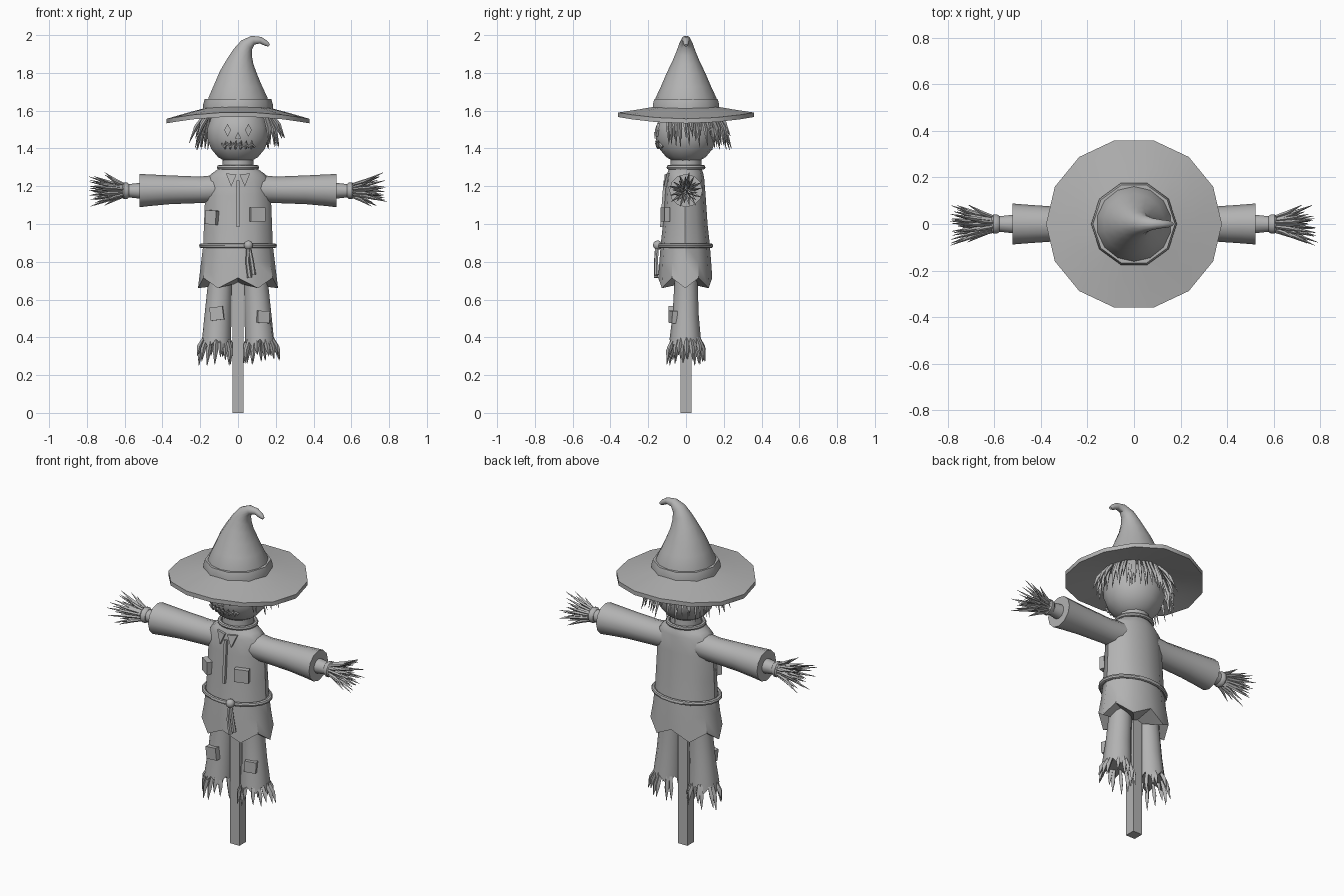
import bpy, bmesh, math, random
from mathutils import Vector, Matrix

if "Cube" in bpy.data.objects:
    bpy.data.objects.remove(bpy.data.objects["Cube"])

random.seed(4)
grey = bpy.data.materials.new("plain_grey")
grey.diffuse_color = (0.45, 0.45, 0.45, 1)
grey.use_nodes = True
grey.node_tree.nodes["Principled BSDF"].inputs["Base Color"].default_value = grey.diffuse_color


def finish(name, bm):
    bmesh.ops.recalc_face_normals(bm, faces=bm.faces[:])
    me = bpy.data.meshes.new(name)
    bm.to_mesh(me)
    bm.free()
    me.materials.append(grey)
    ob = bpy.data.objects.new(name, me)
    bpy.context.collection.objects.link(ob)
    return ob


def tube(bm, pts, radii, n=12, ref=(1, 0, 0), axis=None, phase=0.0):
    """Skin rings along a path; radii are numbers or (ref, side) pairs. Returns the rings."""
    pts = [Vector(p) for p in pts]
    ref = Vector(ref)
    rings = []
    for i, (p, r) in enumerate(zip(pts, radii)):
        t = Vector(axis) if axis else (pts[min(i + 1, len(pts) - 1)] - pts[max(i - 1, 0)]).normalized()
        s = (ref - t * ref.dot(t)).normalized()
        w = t.cross(s)
        a, b = r if isinstance(r, tuple) else (r, r)
        rings.append([bm.verts.new(p + s * a * math.cos(phase + k * math.tau / n)
                                   + w * b * math.sin(phase + k * math.tau / n)) for k in range(n)])
    for r0, r1 in zip(rings, rings[1:]):
        for k in range(n):
            bm.faces.new((r0[k], r0[(k + 1) % n], r1[(k + 1) % n], r1[k]))
    bm.faces.new(rings[0])
    bm.faces.new(rings[-1])
    return rings


def tube_part(name, *args, **kw):
    bm = bmesh.new()
    tube(bm, *args, **kw)
    return finish(name, bm)


def straw(bm, a, b, r, sag=(0, 0, 0)):
    """One tapered, slightly bent stalk."""
    a, b = Vector(a), Vector(b)
    mid = a.lerp(b, 0.5) + Vector(sag)
    d = (b - a).normalized()
    ref = (0, 1, 0) if abs(d.y) < 0.8 else (1, 0, 0)
    tube(bm, [a, mid, b], [r * 0.7, r, r * 0.1], n=4, ref=ref)


def box(name, loc, size, spin=0.0, turn=0.0):
    bm = bmesh.new()
    bmesh.ops.create_cube(bm, size=1)
    bm.transform(Matrix.Translation(loc) @ Matrix.Rotation(turn, 4, 'Z')
                 @ Matrix.Rotation(spin, 4, 'Y') @ Matrix.Diagonal((*size, 1)))
    return finish(name, bm)


def ring_rope(name, loc, major, minor, sy):
    bpy.ops.mesh.primitive_torus_add(location=loc, major_radius=major, minor_radius=minor,
                                     major_segments=20, minor_segments=8)
    ob = bpy.context.object
    ob.name, ob.scale = name, (1, sy, 1)
    ob.data.materials.append(grey)


def plate(name, outline, surf, depth=0.02, lift=0.008):
    """Prism whose outline (x, z) is laid on a front surface y = surf(x, z)."""
    bm = bmesh.new()
    f = [bm.verts.new((x, surf(x, z) - lift, z)) for x, z in outline]
    b = [bm.verts.new((x, surf(x, z) + depth, z)) for x, z in outline]
    bm.faces.new(f)
    bm.faces.new(b)
    for k in range(len(f)):
        j = (k + 1) % len(f)
        bm.faces.new((f[k], f[j], b[j], b[k]))
    finish(name, bm)


# pole
box("pole", (0, 0, 0.48), (0.06, 0.06, 0.96))

# hat brim: drooping at the left and right
bm = bmesh.new()
N = 14
loops = []
for r, z in ((0.15, 1.625), (0.26, 1.607), (0.37, 1.592), (0.37, 1.568), (0.26, 1.583), (0.15, 1.6)):
    loops.append([bm.verts.new((r * math.cos(k * math.tau / N) * 1.02, r * math.sin(k * math.tau / N) * 0.995,
                  z - 0.035 * (r / 0.37) ** 2 * math.cos(k * math.tau / N) ** 2)) for k in range(N)])
for a, b in zip(loops, loops[1:] + loops[:1]):
    for k in range(N):
        bm.faces.new((a[k], a[(k + 1) % N], b[(k + 1) % N], b[k]))
finish("hat_brim", bm)

# hat band and curled crown
tube_part("hat_band", [(0, 0, 1.6), (0, 0, 1.635), (0, 0, 1.662)], [0.184, 0.184, 0.176], n=10)
tube_part("hat_crown",
          [(0, 0, 1.6), (0, 0, 1.67), (0, 0, 1.73), (0.003, 0, 1.8), (0.012, 0, 1.86), (0.026, 0, 1.91),
           (0.046, 0, 1.948), (0.08, 0, 1.973), (0.12, 0, 1.973), (0.148, 0, 1.957), (0.165, 0, 1.945)],
          [0.168, 0.16, 0.132, 0.102, 0.073, 0.052, 0.038, 0.025, 0.018, 0.015, 0.008], n=14, ref=(0, 1, 0))

# head and neck
HX, HY, HZ, HC = 0.168, 0.162, 0.165, 1.48
bm = bmesh.new()
bmesh.ops.create_uvsphere(bm, u_segments=14, v_segments=9, radius=1)
bm.transform(Matrix.Translation((0, 0, HC)) @ Matrix.Diagonal((HX, HY, HZ, 1)))
finish("head", bm)
tube_part("neck", [(0, 0, 1.25), (0, 0, 1.36)], [0.085, 0.08])
ring_rope("neck_rope", (0, 0, 1.3), 0.1, 0.012, 0.92)


def face_y(x, z):
    return -HY * math.sqrt(max(0.05, 1 - (x / HX) ** 2 - ((z - HC) / HZ) ** 2))


# face: diamond eyes, triangle nose, stitched mouth
for s, side in ((-1, "left"), (1, "right")):
    plate(side + "_eye", [(s * 0.055 + dx, 1.497 + dz) for dx, dz in
                          ((-0.018, 0), (0, -0.034), (0.018, 0), (0, 0.034))], face_y)
plate("nose", [(-0.018, 1.452), (0.018, 1.452), (0, 1.487)], face_y)
bm = bmesh.new()
line = [(-0.088 + 0.016 * i, 1.417 + 0.008 * (-1) ** i) for i in range(12)]
tube(bm, [(x, face_y(x, z) - 0.005, z) for x, z in line], [0.007] * 12, n=5, ref=(0, 0, 1))
for i in range(6):
    x = -0.07 + 0.028 * i
    straw(bm, (x, face_y(x, 1.40) - 0.006, 1.397), (x + 0.004, face_y(x, 1.44) - 0.006, 1.443), 0.007)
finish("stitched_mouth", bm)

# hair: stalks under the brim at the sides and back
bm = bmesh.new()
for i in range(46):
    a = math.radians(-32 + 244 * i / 45 + random.uniform(-3, 3))
    c, s = math.cos(a), math.sin(a)
    r1, z1 = random.uniform(0.19, 0.26), random.uniform(1.39, 1.47)
    straw(bm, (0.16 * c, 0.155 * s, 1.6), (r1 * c, r1 * s * 0.92 + 0.01, z1), 0.011, (0.012 * c, 0.012 * s, 0))
finish("straw_hair", bm)

# shirt with a zigzag hem
PROFILE = [(1.295, 0.10, 0.085), (1.27, 0.135, 0.095), (1.245, 0.162, 0.1), (1.15, 0.174, 0.108),
           (1.0, 0.18, 0.118), (0.89, 0.184, 0.13), (0.8, 0.195, 0.137), (0.69, 0.212, 0.143)]
bm = bmesh.new()
rings = tube(bm, [(0, -0.004, z) for z, _, _ in PROFILE], [(a, b) for _, a, b in PROFILE], n=12, axis=(0, 0, 1))
for k, v in enumerate(rings[-1]):
    v.co.z += -0.03 if k % 2 == 0 else 0.025
bmesh.ops.poke(bm, faces=[f for f in bm.faces if set(f.verts) == set(rings[-1])])
finish("shirt", bm)


def shirt_y(x, z):
    for (z0, a0, b0), (z1, a1, b1) in zip(PROFILE, PROFILE[1:]):
        if z1 <= z <= z0:
            f = (z0 - z) / (z0 - z1)
            a, b = a0 + (a1 - a0) * f, b0 + (b1 - b0) * f
            return -0.004 - b * math.sqrt(max(0, 1 - (x / a) ** 2))
    return -0.1


# collar, front seam and shirt patches
for s, side in ((-1, "left"), (1, "right")):
    plate(side + "_collar", [(s * 0.008, 1.262), (s * 0.064, 1.268), (s * 0.036, 1.198)], shirt_y, lift=0.012)
plate("front_seam", [(-0.008, 1.23), (0.008, 1.23), (0.008, 0.985), (-0.008, 0.985)], shirt_y, lift=0.014)
box("left_shirt_patch", (-0.138, -0.09, 1.035), (0.066, 0.03, 0.074), 0.07, -0.55)
box("right_shirt_patch", (0.103, -0.11, 1.05), (0.08, 0.03, 0.075), 0, 0.3)

# rope belt with knot and two tails
ring_rope("rope_belt", (0, -0.008, 0.885), 0.193, 0.013, 0.735)
bm = bmesh.new()
bmesh.ops.create_uvsphere(bm, u_segments=10, v_segments=6, radius=0.025)
bm.transform(Matrix.Translation((0.055, -0.15, 0.888)))
tube(bm, [(0.055, -0.155, 0.88), (0.05, -0.16, 0.8), (0.062, -0.158, 0.715)], [0.01, 0.011, 0.013], n=6)
tube(bm, [(0.058, -0.152, 0.88), (0.072, -0.158, 0.81), (0.083, -0.155, 0.73)], [0.01, 0.011, 0.013], n=6)
finish("belt_knot", bm)

for s, side in ((-1, "left"), (1, "right")):
    # sleeve
    tube_part(side + "_sleeve", [(s * x, 0, z) for x, z in
              ((0.09, 1.188), (0.2, 1.181), (0.36, 1.181), (0.46, 1.179), (0.522, 1.177))],
              [0.074, 0.07, 0.076, 0.083, 0.088], n=12, ref=(0, 0, 1), axis=(s, 0, 0))
    # straw wrist, tie and hand
    tube_part(side + "_wrist", [(s * x, 0, 1.176) for x in (0.5, 0.57, 0.64)], [0.044, 0.036, 0.034],
              n=10, ref=(0, 0, 1))
    tube_part(side + "_wrist_tie", [(s * x, 0, 1.176) for x in (0.578, 0.588, 0.604, 0.612)],
              [0.036, 0.044, 0.044, 0.036], n=10, ref=(0, 0, 1))
    bm = bmesh.new()
    for i in range(34):
        a = i * 2.4
        q = math.sqrt((i + 0.5) / 34)
        c, d = math.cos(a) * q, math.sin(a) * q
        straw(bm, (s * 0.59, 0.03 * c, 1.176 + 0.03 * d),
              (s * random.uniform(0.7, 0.79), 0.1 * c, 1.178 + 0.098 * d), 0.009, (0, -0.008 * c, -0.008 * d))
    finish(side + "_straw_hand", bm)

    # trouser leg with a ragged cuff
    bm = bmesh.new()
    rings = tube(bm, [(s * x, y, z) for x, y, z in
                 ((0.095, 0, 0.8), (0.096, 0, 0.68), (0.106, -0.002, 0.52), (0.116, -0.004, 0.37))],
                 [(0.064, 0.062), (0.064, 0.062), (0.071, 0.069), (0.079, 0.083)], n=12, axis=(0, 0, 1))
    for k, v in enumerate(rings[-1]):
        v.co.z += -0.025 if k % 2 == 0 else 0.02
    finish(side + "_trouser_leg", bm)
    bm = bmesh.new()
    for i in range(15):
        a = i * math.tau / 15 + random.uniform(-0.15, 0.15)
        c, d = math.cos(a), math.sin(a)
        f = random.uniform(0.085, 0.105)
        straw(bm, (s * 0.116 + 0.062 * c, 0.066 * d, 0.40),
              (s * 0.123 + f * c, f * d, random.uniform(0.25, 0.31)), 0.014, (0.008 * c, 0.008 * d, 0))
    finish(side + "_straw_foot", bm)

# trouser patches
box("left_trouser_patch", (-0.112, -0.074, 0.526), (0.07, 0.03, 0.07), -0.12, -0.1)
box("right_trouser_patch", (0.132, -0.068, 0.508), (0.064, 0.03, 0.064), 0.05, 0.3)

# smooth shading with sharp creases kept
bpy.ops.object.select_all(action='SELECT')
bpy.context.view_layer.objects.active = bpy.data.objects["shirt"]
bpy.ops.object.shade_smooth_by_angle(angle=math.radians(38))
